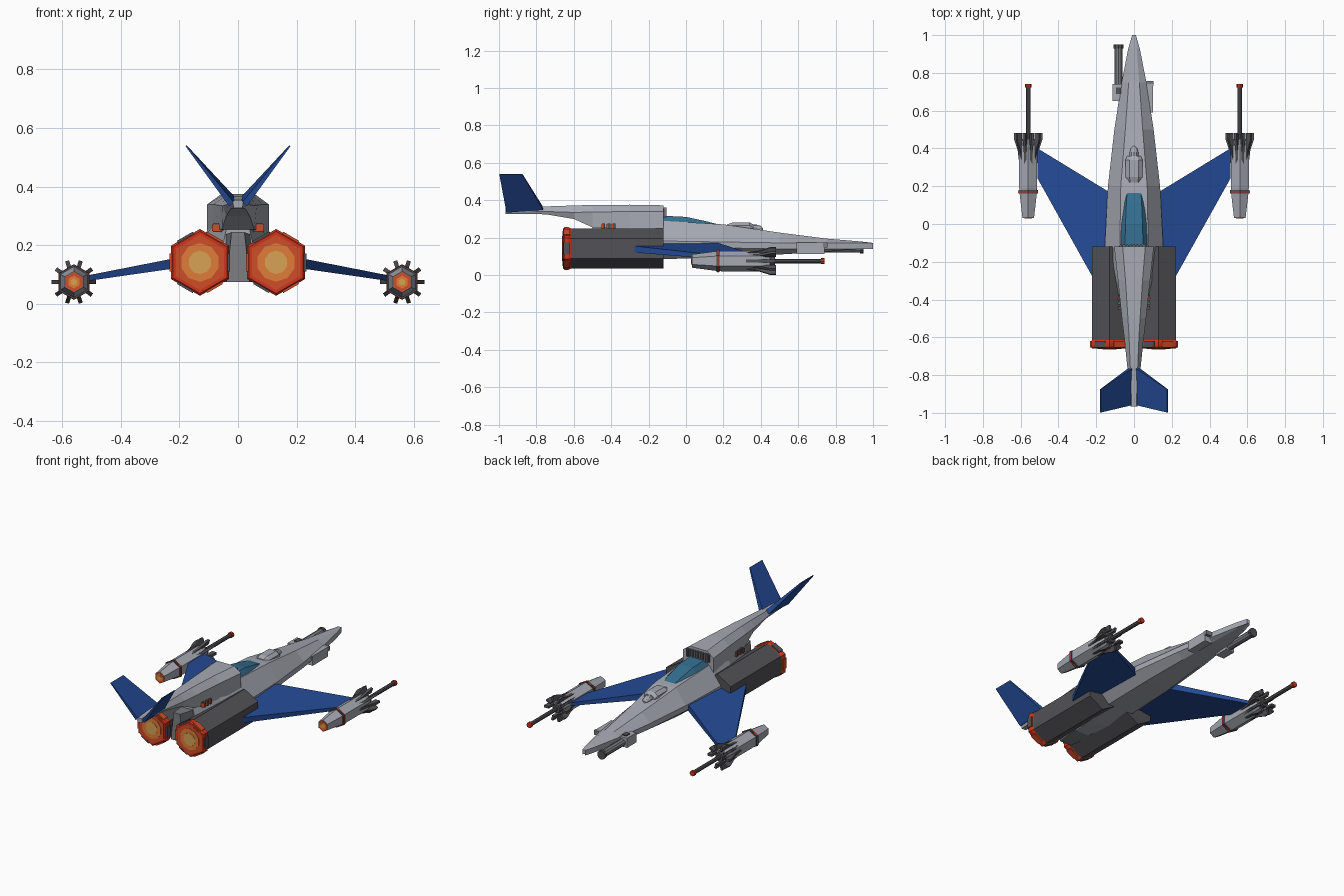
import bpy, bmesh
from math import sin, cos, pi, radians
from mathutils import Vector, Matrix

if "Cube" in bpy.data.objects:
    bpy.data.objects.remove(bpy.data.objects["Cube"])


def material(name, r, g, b):
    m = bpy.data.materials.new(name)
    m.use_nodes = True
    m.diffuse_color = (r, g, b, 1)
    m.node_tree.nodes["Principled BSDF"].inputs["Base Color"].default_value = (r, g, b, 1)
    return m


GREY = material("hull grey", .38, .40, .45)
MID = material("mid grey", .20, .21, .23)
DARK = material("engine grey", .085, .085, .095)
BLUE = material("wing blue", .018, .07, .31)
GLASS = material("canopy teal", .035, .16, .28)
RED = material("nozzle red", .62, .035, .012)
EMBER = material("ember orange", .62, .075, .02)
ORANGE = material("flame orange", .75, .20, .04)
YELLOW = material("flame yellow", .68, .36, .09)


def skin(name, rings, mat):
    """Join closed rings of points into a capped solid."""
    bm = bmesh.new()
    loops = [[bm.verts.new(p) for p in ring] for ring in rings]
    n = len(loops[0])
    for a, b in zip(loops, loops[1:]):
        for i in range(n):
            j = (i + 1) % n
            bm.faces.new((a[i], a[j], b[j], b[i]))
    bm.faces.new(loops[0])
    bm.faces.new(loops[-1])
    bmesh.ops.recalc_face_normals(bm, faces=bm.faces)
    mesh = bpy.data.meshes.new(name)
    bm.to_mesh(mesh)
    bm.free()
    mesh.materials.append(mat)
    ob = bpy.data.objects.new(name, mesh)
    bpy.context.collection.objects.link(ob)
    return ob


def loft(name, sections, mat):
    """Sections are (y, half profile of (x, z) points from top to bottom)."""
    return skin(name, [[(x, y, z) for x, z in half] +
                       [(-x, y, z) for x, z in reversed(half)]
                       for y, half in sections], mat)


def turned(name, x, z, profile, mat, sides=6):
    """Prism along y with a corner at the top; profile is (y, radius)."""
    return skin(name, [[(x + r * sin(2 * pi * i / sides), y,
                         z + r * cos(2 * pi * i / sides)) for i in range(sides)]
                       for y, r in profile], mat)


def box(name, centre, size, mat, rot=None):
    cx = Vector(centre)
    rings = []
    for y in (-.5, .5):
        ring = [Vector((a * size[0], y * size[1], b * size[2]))
                for a, b in ((-.5, -.5), (.5, -.5), (.5, .5), (-.5, .5))]
        rings.append([cx + (rot @ p if rot else p) for p in ring])
    return skin(name, rings, mat)


# Fuselage: y, top half width, top z, half width, waist z, bottom half width, bottom z
hull = [(1, .006, .176, .01, .165, .006, .152),
        (.93, .014, .185, .03, .165, .018, .145),
        (.75, .028, .2, .066, .165, .04, .13),
        (.5, .046, .232, .104, .165, .06, .115),
        (.2, .07, .276, .138, .17, .08, .1),
        (-.12, .075, .295, .155, .175, .085, .09),
        (-.3, .07, .29, .105, .2, .06, .08),
        (-.5, .04, .26, .05, .2, .04, .08)]
loft("fuselage", [(y, [(t, zt), (w, zw + .012), (w, zw - .02), (b, zb)])
                  for y, t, zt, w, zw, b, zb in hull], GREY)
loft("belly_keel", [(-.45, [(.05, .24), (.055, .08)]),
                    (-.6, [(.022, .25), (.04, .08)])], MID)

# Raised spine running back to the tail
spine = [(-.12, .06, .378, .105, .345, .105, .24),
         (-.3, .045, .381, .085, .345, .085, .25),
         (-.5, .032, .38, .064, .342, .055, .26),
         (-.6, .026, .377, .052, .34, .04, .305),
         (-.75, .02, .372, .036, .345, .025, .33),
         (-.965, .012, .36, .018, .35, .014, .332)]
loft("spine", [(y, [(t, zt), (w, zs), (b, zb)])
               for y, t, zt, w, zs, b, zb in spine], GREY)
box("intake_panel", (0, -.118, .335), (.16, .008, .045), DARK)
for i in range(9):
    box("intake_slat", ((i - 4) * .0175, -.112, .34), (.009, .014, .05), MID)

# Canopy and dorsal sensor
loft("canopy", [(-.12, [(.048, .322), (.076, .288)]),
                (.0, [(.045, .316), (.076, .275)]),
                (.12, [(.04, .29), (.066, .262)]),
                (.168, [(.036, .277), (.05, .262)])], GLASS)
loft("sensor_housing", [(.22, [(.02, .276), (.034, .262), (.034, .24)]),
                        (.25, [(.024, .286), (.045, .27), (.045, .24)]),
                        (.34, [(.024, .287), (.045, .27), (.045, .23)]),
                        (.36, [(.018, .275), (.036, .258), (.036, .23)])], GREY)
turned("sensor_nose", 0, .25, [(.33, .026), (.38, .024), (.4, .018), (.412, .006)], GREY, 10)

# Nose gun on the right, sensor pod on the left
box("gun_mount", (-.085, .695, .15), (.058, .09, .06), GREY)
box("gun_mount_cap", (-.082, .705, .182), (.028, .035, .008), DARK)
turned("nose_gun_barrel", -.082, .147, [(.73, .022), (.93, .022)], MID, 10)
turned("nose_gun_muzzle", -.082, .147, [(.93, .027), (.95, .027)], DARK, 10)
box("nose_pod", (.075, .665, .148), (.05, .15, .06), GREY)
box("nose_pod_cap", (.083, .745, .165), (.04, .025, .026), MID)

for s, side in ((1, "left"), (-1, "right")):
    # Main engine with glowing exhaust
    ex, ez = s * .13, .147
    turned(side + "_engine", ex, ez, [(-.62, .107), (-.12, .107)], DARK)
    turned(side + "_nozzle", ex, ez, [(-.658, .106), (-.65, .114), (-.628, .114),
                                      (-.615, .107)], RED)
    for k in range(6):
        a = radians(60 * k + 30)
        r = Matrix.Rotation(a, 3, "Y")
        p = Vector((ex, -.637, ez)) + r @ Vector((0, 0, .099))
        box(side + "_nozzle_clamp", p, (.062, .036, .008), DARK if k % 2 else EMBER, r)
    for k, (rad, mat) in enumerate(((.094, EMBER), (.066, ORANGE), (.04, YELLOW))):
        y = -.658 - .002 * k
        turned(side + "_exhaust_glow", ex, ez, [(y - .002, rad), (y, rad)], mat, 6 if k == 0 else 10)

    # Heat vents beside the spine
    for k in range(3):
        box(side + "_vent", (s * .068, -.385 - .028 * k, .265), (.034, .016, .03), DARK)
        box(side + "_vent_glow", (s * .072, -.393 - .028 * k, .266), (.032, .008, .022), EMBER)

    # Swept wing
    outline = [(.1, .15), (.51, .40), (.51, .24), (.2, -.315), (.1, -.33)]
    layers = []
    for sign in (1, -1):
        layers.append([(s * x, y, .155 - .17 * (x - .15) + sign * (.019 - .026 * (x - .15)))
                       for x, y in outline])
    skin(side + "_wing", layers, BLUE)

    # Canted tail fin
    root = [(-.765, .362), (-.96, .345)]
    tip = [(-.875, .545), (-.998, .545)]
    fin = [[(s * .022, y, z) for y, z in root], [(s * .177, y, z) for y, z in tip]]
    edges = [fin[0][0], fin[1][0], fin[1][1], fin[0][1]]
    thick = (.011, .002, .002, .008)
    skin(side + "_tail_fin", [[(x + d * t, y, z - s * d * t * .8)
                               for (x, y, z), t in zip(edges, thick)] for d in (-1, 1)], BLUE)

    # Wingtip gun pod
    gx, gz = s * .56, .08
    turned(side + "_pod", gx, gz, [(.178, .053), (.19, .055), (.41, .055), (.45, .04)], GREY)
    turned(side + "_pod_band", gx, gz, [(.162, .059), (.18, .059)], DARK)
    turned(side + "_pod_band_glow", gx, gz, [(.168, .061), (.173, .061)], RED)
    turned(side + "_pod_tail", gx, gz, [(.035, .036), (.165, .053)], GREY)
    for k, (rad, mat) in enumerate(((.034, EMBER), (.022, ORANGE), (.012, YELLOW))):
        turned(side + "_pod_glow", gx, gz, [(.032 - .002 * k, rad), (.035, rad)], mat)
    turned(side + "_collar", gx, gz, [(.43, .032), (.475, .026)], DARK, 10)
    turned(side + "_barrel", gx, gz, [(.46, .012), (.725, .012)], DARK, 8)
    turned(side + "_muzzle", gx, gz, [(.722, .017), (.74, .017)], RED, 8)
    # Flared cooling fins around the pod
    for k in range(10):
        rot = Matrix.Rotation(2 * pi * (k + .5) / 10, 3, "Y")
        prof = [(.3, .045), (.39, .056), (.45, .076), (.482, .076), (.482, .045)]
        skin(side + "_cooling_fin", [[Vector((gx, 0, gz)) + rot @ Vector((d * .007, y, r))
                                      for y, r in prof] for d in (-1, 1)], DARK)

# Seat the lowest point on the ground plane
low = min(v.co.z for o in bpy.context.collection.objects if o.type == "MESH"
          for v in o.data.vertices)
for o in bpy.context.collection.objects:
    if o.type == "MESH":
        o.data.transform(Matrix.Translation((0, 0, -low)))
